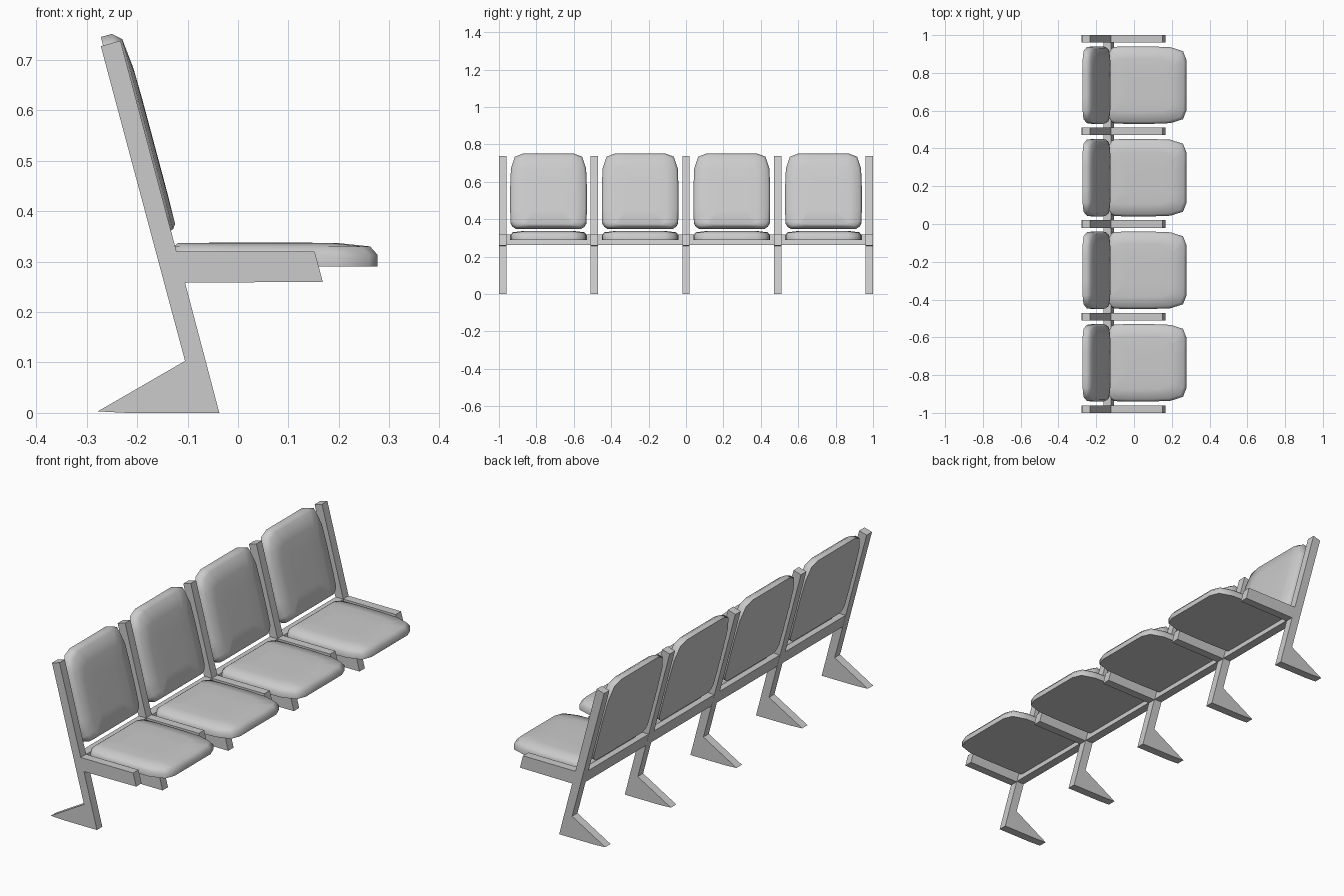
import bpy, bmesh, math
from mathutils import Matrix, Vector

if "Cube" in bpy.data.objects:
    bpy.data.objects.remove(bpy.data.objects["Cube"])


def make_object(name, bm):
    bmesh.ops.recalc_face_normals(bm, faces=bm.faces)
    mesh = bpy.data.meshes.new(name)
    bm.to_mesh(mesh)
    bm.free()
    ob = bpy.data.objects.new(name, mesh)
    bpy.context.collection.objects.link(ob)
    return ob


def extrude_profile(name, profile, y0, y1):
    """Side profile in x, z extruded along y."""
    bm = bmesh.new()
    face = bm.faces.new([bm.verts.new((x, y0, z)) for x, z in profile])
    new = bmesh.ops.extrude_face_region(bm, geom=[face])["geom"]
    bmesh.ops.translate(bm, vec=(0, y1 - y0, 0),
                        verts=[v for v in new if isinstance(v, bmesh.types.BMVert)])
    return make_object(name, bm)


# Cushion: local x runs from hinge end to rounded end, flat underside at z = 0
LENGTH, HALF = 0.402, 0.205
HALF_OUTLINE = [(0, 0.10), (0, 0.175), (0.012, 0.193), (0.03, 0.203), (0.10, 0.205),
                (0.22, 0.205), (0.32, 0.201), (0.385, 0.180),
                (0.402, 0.135), (0.402, 0.06)]
OUTLINE = HALF_OUTLINE + [(u, -v) for u, v in reversed(HALF_OUTLINE)]
# Rings: hinge inset, rounded end inset, side inset, height
RINGS = [(-0.009, 0, 0, 0), (-0.009, 0, 0, 0.023), (-0.003, 0.015, 0.012, 0.040),
         (0.006, 0.077, 0.065, 0.0465), (0.08, 0.14, 0.13, 0.0475)]


def cushion(name, matrix):
    bm = bmesh.new()
    loops = []
    for rear, front, side, h in RINGS:
        loops.append([bm.verts.new((rear + u * (LENGTH - rear - front) / LENGTH,
                                    v * (HALF - side) / HALF, h)) for u, v in OUTLINE])
    n = len(OUTLINE)
    for a, b in zip(loops, loops[1:]):
        for i in range(n):
            j = (i + 1) % n
            bm.faces.new((a[i], a[j], b[j], b[i]))
    bm.faces.new(loops[0])
    bm.faces.new(loops[-1])
    ob = make_object(name, bm)
    ob.matrix_world = matrix
    bpy.ops.object.select_all(action='DESELECT')
    ob.select_set(True)
    bpy.context.view_layer.objects.active = ob
    bpy.ops.object.shade_smooth_by_angle(angle=math.radians(60))
    return ob


# Side frames: foot, leg, seat arm and back post in one profile
FRAME = [(-0.278, 0.003), (-0.22, 0), (-0.037, 0), (-0.105, 0.258), (0.168, 0.26),
         (0.152, 0.32), (-0.122, 0.32), (-0.233, 0.738), (-0.272, 0.727),
         (-0.105, 0.103)]
for i in range(5):
    y = -0.98 + 0.49 * i
    extrude_profile(f"frame_{i + 1}", FRAME, y - 0.02, y + 0.02)

# Cross rail joining the frames
RAIL = [(-0.147, 0.261), (-0.106, 0.261), (-0.122, 0.319), (-0.162, 0.319)]
extrude_profile("cross_rail", RAIL, -0.99, 0.99)

# Seats and matching backrests, tilted back with the padding facing +x
tilt = Matrix.Rotation(math.radians(15), 4, 'Y').inverted() \
    @ Matrix(((0, 0, 1, 0), (0, -1, 0, 0), (1, 0, 0, 0), (0, 0, 0, 1)))
for i in range(4):
    y = -0.735 + 0.49 * i
    cushion(f"seat_{i + 1}", Matrix.Translation(Vector((-0.125, y, 0.29))))
    cushion(f"backrest_{i + 1}", Matrix.Translation(Vector((-0.168, y, 0.357))) @ tilt)
